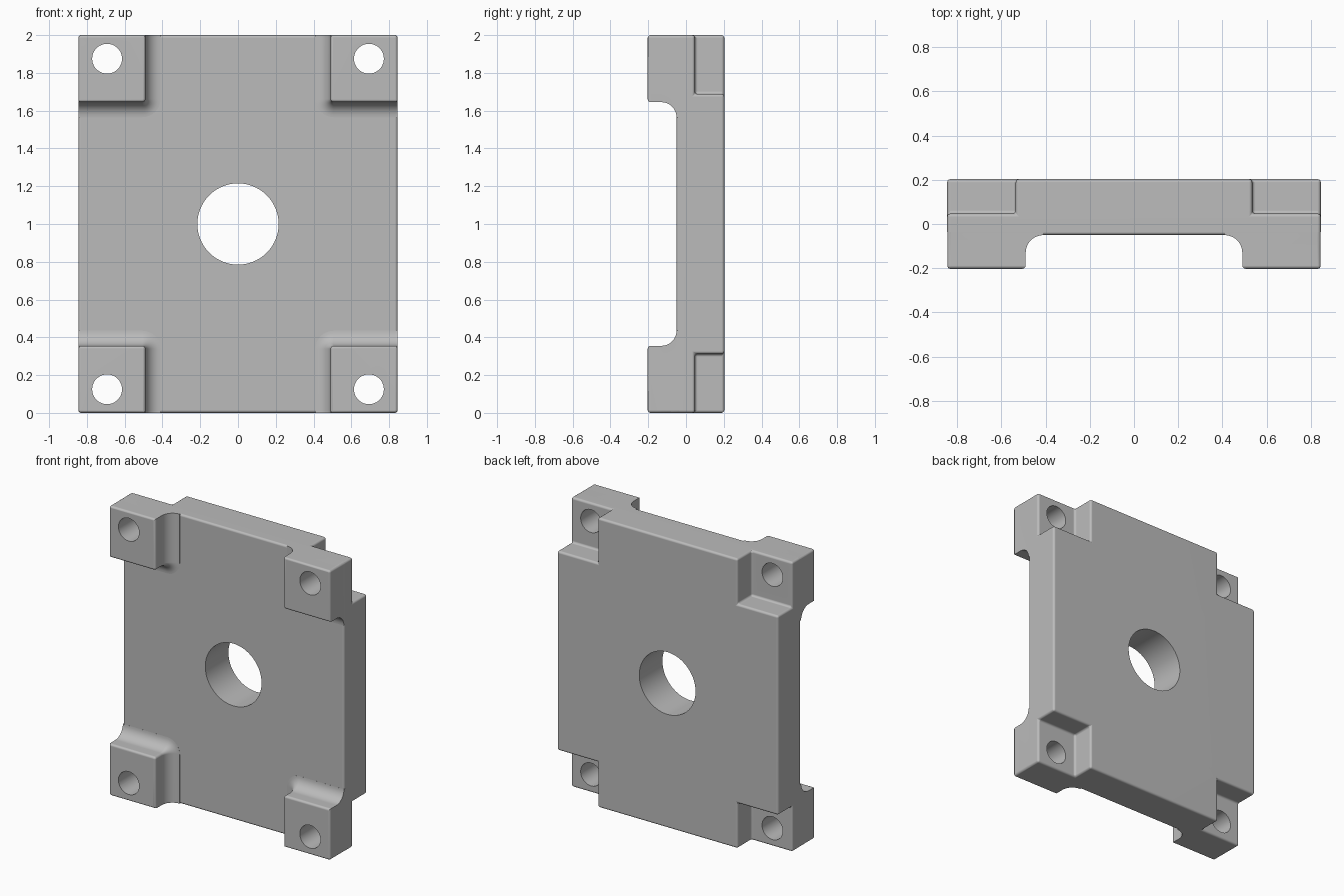
import bpy, bmesh
from math import sin, cos, pi, radians
from mathutils import Matrix

cube = bpy.data.objects.get("Cube")
if cube:
    bpy.data.objects.remove(cube, do_unlink=True)

W, H, D = 0.845, 2.0, 0.203          # half width, height, half depth
FACE = -0.05                         # front face of the plate
FOOT_X, FOOT_Z = 0.49, 0.355         # inner edges of the corner feet
POCKET_X, POCKET_Z, POCKET_Y = 0.535, 0.312, 0.047
EDGE, FILLET = 0.015, 0.08
CORNERS = [(sx, top) for sx in (-1, 1) for top in (False, True)]

grey = bpy.data.materials.new("light_grey")
grey.use_nodes = True
grey.diffuse_color = (0.5, 0.5, 0.5, 1)
grey.node_tree.nodes["Principled BSDF"].inputs["Base Color"].default_value = (0.5, 0.5, 0.5, 1)


def make(name, bm):
    bmesh.ops.recalc_face_normals(bm, faces=bm.faces)
    mesh = bpy.data.meshes.new(name)
    bm.to_mesh(mesh)
    bm.free()
    mesh.materials.append(grey)
    ob = bpy.data.objects.new(name, mesh)
    bpy.context.collection.objects.link(ob)
    return ob


def add_box(bm, x0, x1, y0, y1, z0, z1):
    centre = Matrix.Translation(((x0 + x1) / 2, (y0 + y1) / 2, (z0 + z1) / 2))
    bmesh.ops.create_cube(bm, size=1, matrix=centre @ Matrix.Diagonal((x1 - x0, y1 - y0, z1 - z0, 1)))


def box(name, *bounds):
    bm = bmesh.new()
    add_box(bm, *bounds)
    return make(name, bm)


def apply(ob, mod):
    bpy.context.view_layer.objects.active = ob
    bpy.ops.object.modifier_apply(modifier=mod.name)


def combine(ob, other, operation):
    mod = ob.modifiers.new(operation, "BOOLEAN")
    mod.operation, mod.object, mod.solver = operation, other, "EXACT"
    apply(ob, mod)
    bpy.data.objects.remove(other, do_unlink=True)


def round_edges(ob):
    mod = ob.modifiers.new("rounding", "BEVEL")
    mod.width, mod.segments, mod.limit_method = EDGE, 4, "ANGLE"
    mod.angle_limit = radians(40)
    apply(ob, mod)


# Plate with a notch in each rear corner
plate = box("mounting_plate", -W, W, FACE, D, 0, H)
bm = bmesh.new()
for sx, top in CORNERS:
    xs = sorted((sx * POCKET_X, sx * (W + 0.1)))
    zs = (H - POCKET_Z, H + 0.1) if top else (-0.1, POCKET_Z)
    add_box(bm, *xs, POCKET_Y, D + 0.1, *zs)
combine(plate, make("pocket_cutter", bm), "DIFFERENCE")
round_edges(plate)


# Corner feet: lofted outlines, rounded at the front and flared into the plate
def outline(d):
    r = EDGE + 0.001
    cx, cz = FOOT_X + r, FOOT_Z - r
    arc = [i * pi / 16 for i in range(9)]
    pts = [(cx - (r + d) * sin(a), cz + (r + d) * cos(a)) for a in arc]
    return [(W + 0.1, FOOT_Z + d)] + pts + [(FOOT_X - d, -0.1), (W + 0.1, -0.1)]


front = 0.0005 - D
turns = [i * pi / 20 for i in range(11)]
layers = [(front + EDGE * (1 - cos(t)), EDGE * (sin(t) - 1)) for t in turns[::2]]
layers += [(FACE - 0.0003 - FILLET * (1 - sin(t)), FILLET * (1 - cos(t))) for t in turns]
layers.append((0.0, FILLET))

bm = bmesh.new()
for sx, top in CORNERS:
    rings = [[bm.verts.new((sx * x, y, H - z if top else z)) for x, z in outline(d)]
             for y, d in layers]
    n = len(rings[0])
    for a, b in zip(rings, rings[1:]):
        for i in range(n):
            j = (i + 1) % n
            bm.faces.new((a[i], a[j], b[j], b[i]))
    bm.faces.new(rings[0])
    bm.faces.new(rings[-1])
feet = make("corner_feet", bm)

# Trim the feet to the rounded outer block, then join them to the plate
s = 0.0003
block = box("outer_block", s - W, W - s, -D, D, s, H - s)
round_edges(block)
combine(feet, block, "INTERSECT")
combine(plate, feet, "UNION")

# Through holes: large centre bore and four bolt holes
bm = bmesh.new()
holes = [(0, H / 2, 0.215, 96)]
holes += [(sx * 0.693, H - 0.125 if top else 0.125, 0.079, 48) for sx, top in CORNERS]
for x, z, r, n in holes:
    bmesh.ops.create_cone(bm, cap_ends=True, segments=n, radius1=r, radius2=r, depth=1,
                          matrix=Matrix.Translation((x, 0, z)) @ Matrix.Rotation(pi / 2, 4, "X"))
combine(plate, make("hole_cutter", bm), "DIFFERENCE")

# Smooth shading with crisp hole rims
bpy.ops.object.select_all(action="DESELECT")
plate.select_set(True)
bpy.context.view_layer.objects.active = plate
bpy.ops.object.shade_smooth_by_angle(angle=radians(35))
normals = plate.modifiers.new("weighted_normals", "WEIGHTED_NORMAL")
normals.keep_sharp = True
